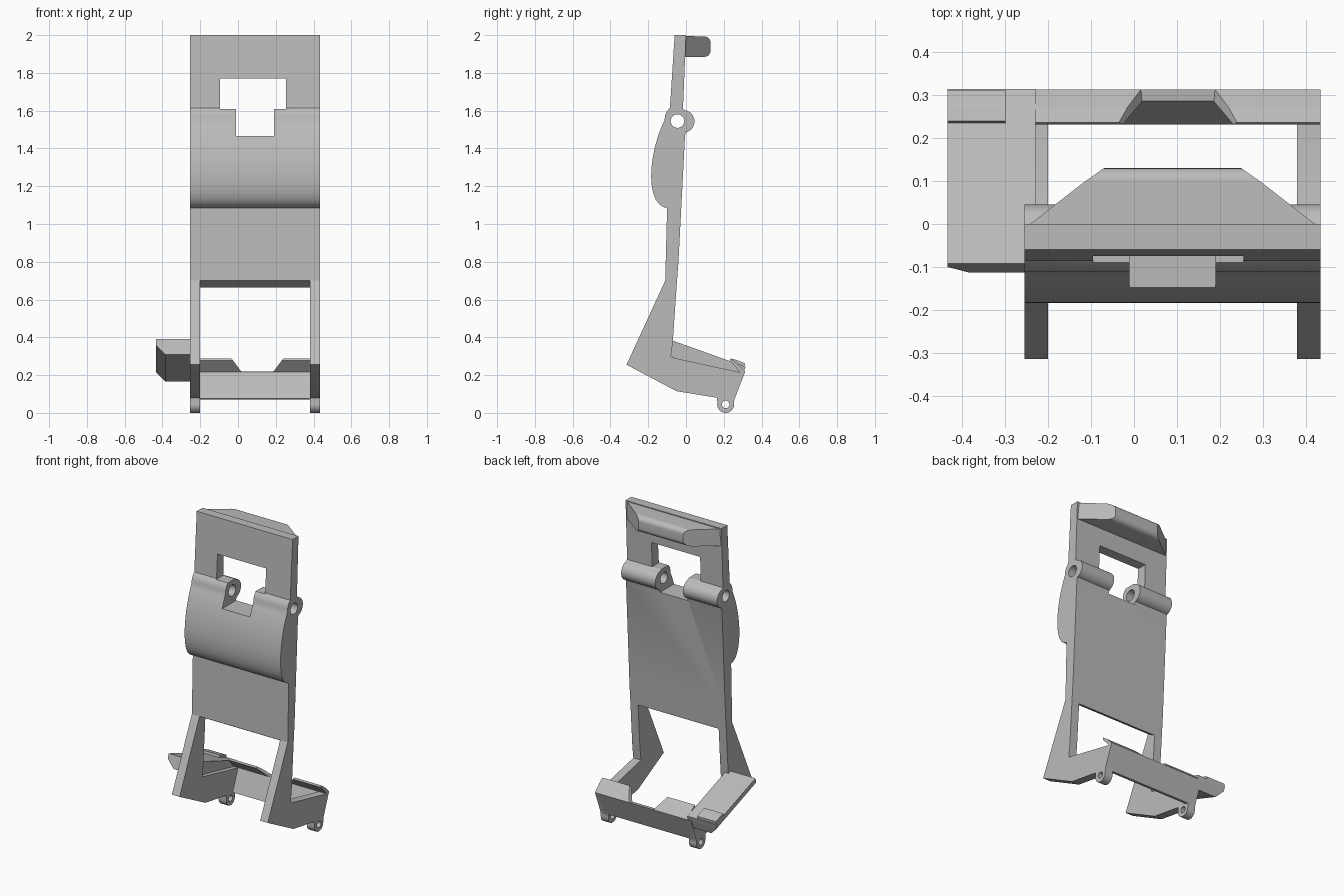
import bpy, bmesh, math
from mathutils import Vector
from mathutils.geometry import interpolate_bezier

if "Cube" in bpy.data.objects:
    bpy.data.objects.remove(bpy.data.objects["Cube"])

grey = bpy.data.materials.new("light_grey")
grey.use_nodes = True
grey.diffuse_color = (0.5, 0.5, 0.5, 1)
grey.node_tree.nodes["Principled BSDF"].inputs["Base Color"].default_value = (0.5, 0.5, 0.5, 1)

LEFT, RIGHT, WALL = 0.435, -0.255, 0.055


def prism(name, section, lo, hi):
    """Extrude a (y, z) section along x; lo and hi are numbers or functions of (y, z)."""
    at = lambda end, p: end(*p) if callable(end) else end
    bm = bmesh.new()
    a = [bm.verts.new((at(lo, p), p[0], p[1])) for p in section]
    b = [bm.verts.new((at(hi, p), p[0], p[1])) for p in section]
    bm.faces.new(a)
    bm.faces.new(b[::-1])
    n = len(section)
    for i in range(n):
        j = (i + 1) % n
        bm.faces.new((a[j], a[i], b[i], b[j]))
    bmesh.ops.recalc_face_normals(bm, faces=bm.faces)
    mesh = bpy.data.meshes.new(name)
    bm.to_mesh(mesh)
    bm.free()
    mesh.materials.append(grey)
    ob = bpy.data.objects.new(name, mesh)
    bpy.context.collection.objects.link(ob)
    return ob


def arc(cy, cz, r, start, end, n=16):
    angles = [math.radians(start + (end - start) * i / n) for i in range(n + 1)]
    return [(cy + r * math.cos(t), cz + r * math.sin(t)) for t in angles]


def box(y0, y1, z0, z1):
    return [(y0, z0), (y1, z0), (y1, z1), (y0, z1)]


def activate(ob):
    bpy.ops.object.select_all(action='DESELECT')
    ob.select_set(True)
    bpy.context.view_layer.objects.active = ob


def cut(ob, section, lo, hi):
    cutter = prism("cutter", section, lo, hi)
    cutter.hide_render = True
    activate(ob)
    mod = ob.modifiers.new("cut", 'BOOLEAN')
    mod.operation, mod.solver, mod.object = 'DIFFERENCE', 'EXACT', cutter
    bpy.ops.object.modifier_apply(modifier=mod.name)
    bpy.data.objects.remove(cutter)


def smooth(ob):
    activate(ob)
    bpy.ops.object.shade_smooth_by_angle(angle=math.radians(30))


# Back panel with the bulge on its front and the hinge barrel on its back
bulge = [tuple(p) for p in interpolate_bezier(
    Vector((-0.113, 1.55)), Vector((-0.2, 1.38)),
    Vector((-0.22, 1.1)), Vector((-0.1, 1.085)), 24)]
barrel = arc(-0.015, 1.543, 0.06, -75, 80)
shoulder = [(-0.085, 1.615), (-0.103, 1.595), (-0.112, 1.57)]
panel = prism("back_panel",
              [(0, 2), (-0.06, 2)] + shoulder + bulge
              + [(-0.11, 0.7), (-0.05, 0.665), (-0.04, 0.8), (-0.005, 1.47)]
              + barrel + [(-0.016, 1.61)],
              RIGHT, LEFT)
cut(panel, box(-0.5, 0.5, 1.61, 1.77), -0.095, 0.255)
cut(panel, box(-0.5, 0.5, 1.465, 1.65), -0.01, 0.19)
cut(panel, arc(-0.045, 1.545, 0.036, 0, 345, 23), -1, 1)
smooth(panel)

# Tapered grip across the top of the back
grip = prism("top_grip",
             [(-0.01, 1.885)] + arc(0.097, 1.918, 0.033, -90, 0, 8)
             + arc(0.097, 1.96, 0.033, 0, 90, 8) + [(-0.01, 1.995)],
             lambda y, z: RIGHT + max(y, 0) * 1.42, lambda y, z: LEFT - max(y, 0) * 1.42)
smooth(grip)

# Bent side arms with a pierced lug under each
arm_section = ([(-0.11, 0.7), (-0.315, 0.255), (-0.05, 0.115), (0.165, 0.08)]
               + arc(0.21, 0.045, 0.045, 170, 370)
               + [(0.256, 0.07), (0.314, 0.22), (0.285, 0.215),
                  (-0.08, 0.295), (-0.07, 0.375), (-0.05, 0.665)])
for side, x in (("right", RIGHT), ("left", LEFT - WALL)):
    arm = prism(side + "_arm", arm_section, x, x + WALL)
    cut(arm, arc(0.21, 0.045, 0.02, 0, 345, 23), -1, 1)
    smooth(arm)

# Crossbar joining the arms, with a forward lip on both sides of a gap
prism("crossbar", [(0.232, 0.075), (0.287, 0.217), (0.314, 0.22), (0.256, 0.07)],
      RIGHT + 0.02, LEFT - 0.02)
lip = [(0.287, 0.215), (0.232, 0.277), (0.237, 0.288), (0.272, 0.262), (0.314, 0.22)]
taper = lambda z: (min(z, 0.288) - 0.215) * 0.75
prism("right_lip", lip, -0.23, lambda y, z: 0.02 - taper(z))
prism("left_lip", lip, lambda y, z: 0.185 + taper(z), LEFT)

# Sloping side shelf, its outer edge chamfered below
top = [(-0.092, 0.39), (0.315, 0.245)]
mid = [(0.306, 0.215), (-0.1, 0.36)]
low = [(0.288, 0.165), (-0.113, 0.31)]
prism("side_shelf", top + mid, -0.435, -0.23)
prism("side_shelf_base", mid[::-1] + low,
      lambda y, z: -0.385 if (y, z) in low else -0.435, -0.23)
prism("shelf_stop", [(0.235, 0.27), (0.24, 0.288), (0.272, 0.278), (0.312, 0.262), (0.31, 0.243)],
      -0.435, -0.3)
